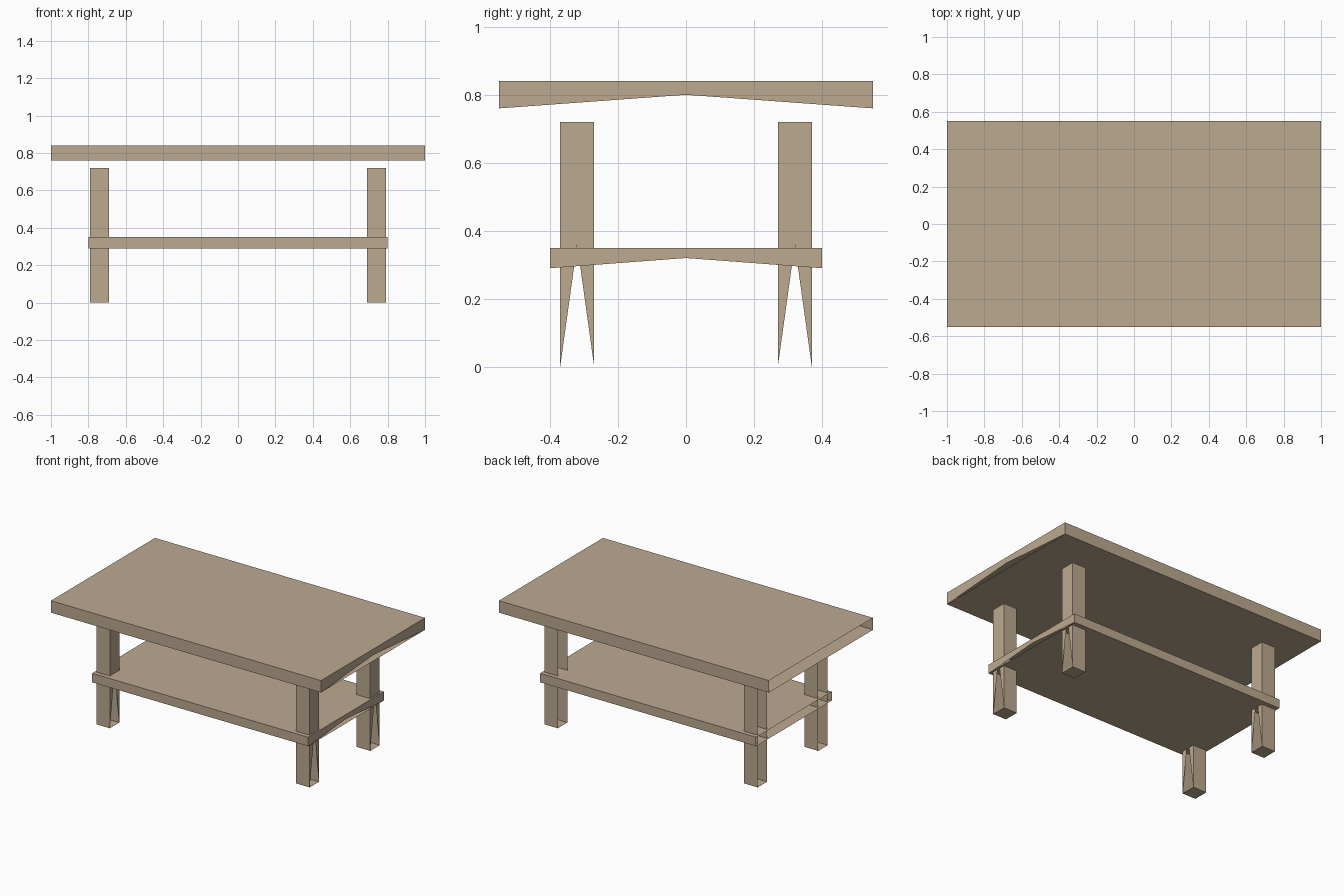
import bpy
import bmesh

if "Cube" in bpy.data.objects:
    bpy.data.objects.remove(bpy.data.objects["Cube"])

wood = bpy.data.materials.new("wood")
wood.diffuse_color = (0.5, 0.4, 0.28, 1)
wood.use_nodes = True
wood.node_tree.nodes["Principled BSDF"].inputs["Base Color"].default_value = wood.diffuse_color


def board(name, center, size):
    """Box with an open left end and a right end made of two crossing triangles."""
    bm = bmesh.new()
    bmesh.ops.create_cube(bm, size=1)
    for v in bm.verts:
        v.co = [c + p * s for c, p, s in zip(center, v.co, size)]
    bm.normal_update()
    ends = [f for f in bm.faces if abs(f.normal.x) > 0.9]
    right = next(f for f in ends if f.normal.x > 0)
    bl, br, tl, tr = sorted(right.verts, key=lambda v: (round(v.co.z, 4), v.co.y))
    bmesh.ops.delete(bm, geom=ends, context='FACES_ONLY')
    bm.faces.new((bl, tl, tr))
    bm.faces.new((tl, br, tr))
    mesh = bpy.data.meshes.new(name)
    bm.to_mesh(mesh)
    bm.free()
    mesh.materials.append(wood)
    obj = bpy.data.objects.new(name, mesh)
    bpy.context.collection.objects.link(obj)


# Table top and lower shelf
board("table_top", (0, 0, 0.80), (2.0, 1.1, 0.08))
board("lower_shelf", (0, 0, 0.32), (1.6, 0.8, 0.06))

# Four legs, stopping just short of the top
for side, x in (("left", -0.74), ("right", 0.74)):
    for end, y in (("front", -0.32), ("back", 0.32)):
        board(f"{end}_{side}_leg", (x, y, 0.36), (0.1, 0.1, 0.72))
